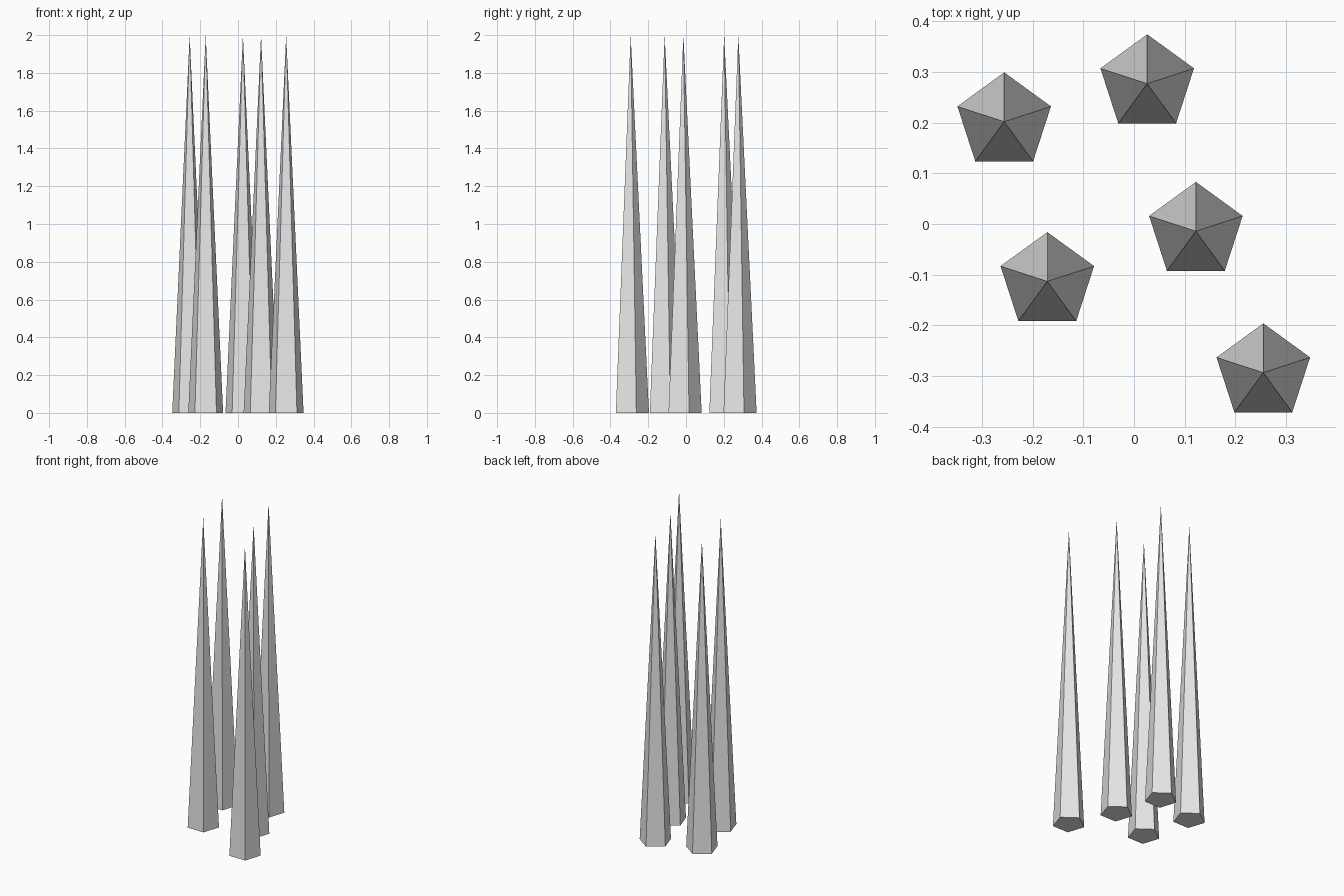
import bpy
import math

default_cube = bpy.data.objects.get("Cube")
if default_cube:
    bpy.data.objects.remove(default_cube, do_unlink=True)

# Single plain grey material
grey = bpy.data.materials.new("light_grey")
grey.use_nodes = True
colour = (0.8, 0.8, 0.8, 1.0)
grey.diffuse_color = colour
grey.node_tree.nodes["Principled BSDF"].inputs["Base Color"].default_value = colour

HEIGHT = 2.0
RADIUS = 0.097


def add_spike(name, x, y):
    """Five-sided spike with one base corner pointing to the back."""
    bpy.ops.mesh.primitive_cone_add(
        vertices=5, radius1=RADIUS, radius2=0, depth=HEIGHT,
        end_fill_type='NGON', location=(x, y, HEIGHT / 2))
    spike = bpy.context.object
    spike.name = name
    # Turn the corner nearest +y exactly onto +y
    angles = [math.atan2(v.co.y, v.co.x) for v in spike.data.vertices if v.co.z < 0]
    nearest = min(angles, key=lambda a: abs(a - math.pi / 2))
    spike.rotation_euler.z = math.pi / 2 - nearest
    spike.data.materials.append(grey)
    bpy.ops.object.shade_flat()


# Loose cluster of spikes
positions = {
    "spike_back_right": (-0.256, 0.202),
    "spike_back": (0.026, 0.277),
    "spike_middle_left": (0.122, -0.014),
    "spike_middle_right": (-0.171, -0.113),
    "spike_front_left": (0.255, -0.293),
}
for spike_name, (px, py) in positions.items():
    add_spike(spike_name, px, py)
